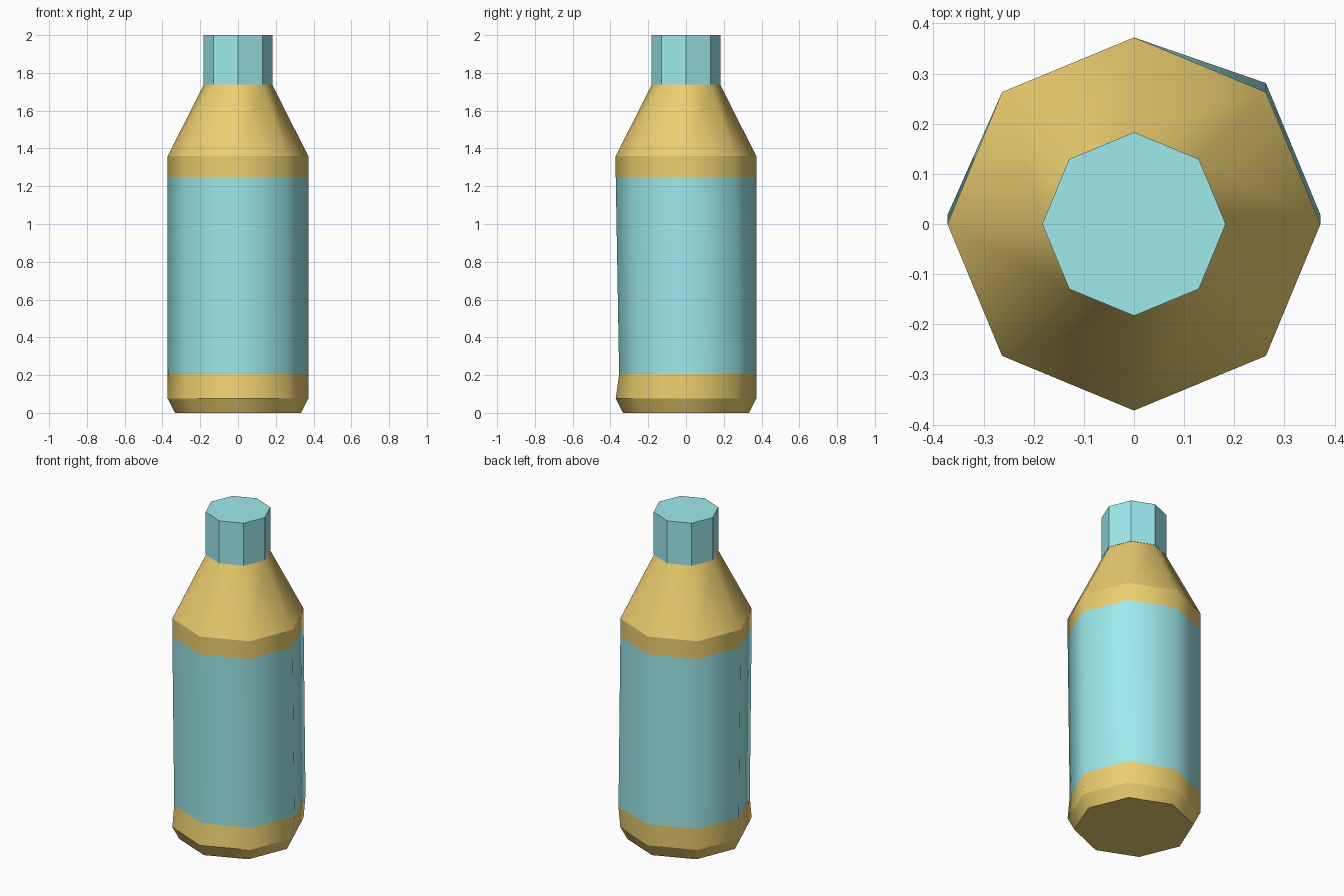
import bpy, bmesh, math

if "Cube" in bpy.data.objects:
    bpy.data.objects.remove(bpy.data.objects["Cube"])

SIDES = 8

def material(name, color):
    m = bpy.data.materials.new(name)
    m.diffuse_color = (*color, 1)
    m.use_nodes = True
    m.node_tree.nodes["Principled BSDF"].inputs["Base Color"].default_value = m.diffuse_color
    return m

def lathe(name, profile, mats, smooth):
    """Octagonal closed solid from (radius, z) rings; returns object and rings."""
    bm = bmesh.new()
    rings = [[bm.verts.new((r * math.cos(i * math.tau / SIDES),
                            r * math.sin(i * math.tau / SIDES), z))
              for i in range(SIDES)] for r, z in profile]
    for k, (low, high) in enumerate(zip(rings, rings[1:])):
        for i in range(SIDES):
            j = (i + 1) % SIDES
            f = bm.faces.new((low[i], low[j], high[j], high[i]))
            f.smooth = smooth
            f.material_index = 1 if name == "bottle_body" and k == 2 else 0
    bm.faces.new(rings[0][::-1])
    bm.faces.new(rings[-1])
    # horizontal ring edges stay crisp
    for ring in rings:
        for i in range(SIDES):
            bm.edges.get((ring[i], ring[(i + 1) % SIDES])).smooth = False
    # the lower label edge is pushed slightly backwards
    if name == "bottle_body":
        for i, v in enumerate(rings[2]):
            if i not in (2, 3):
                v.co.y += 0.018
    me = bpy.data.meshes.new(name)
    bm.to_mesh(me)
    bm.free()
    for m in mats:
        me.materials.append(m)
    ob = bpy.data.objects.new(name, me)
    bpy.context.collection.objects.link(ob)
    return ob

amber = material("amber", (0.84, 0.62, 0.16))
teal = material("teal", (0.34, 0.82, 0.84))

# body: base chamfer, lower band, label, upper band, shoulder
lathe("bottle_body", [(0.333, 0), (0.372, 0.075), (0.372, 0.205), (0.372, 1.25),
                      (0.372, 1.36), (0.18, 1.74)], (amber, teal), True)
# cap
lathe("cap", [(0.183, 1.738), (0.183, 2.0)], (teal,), False)
